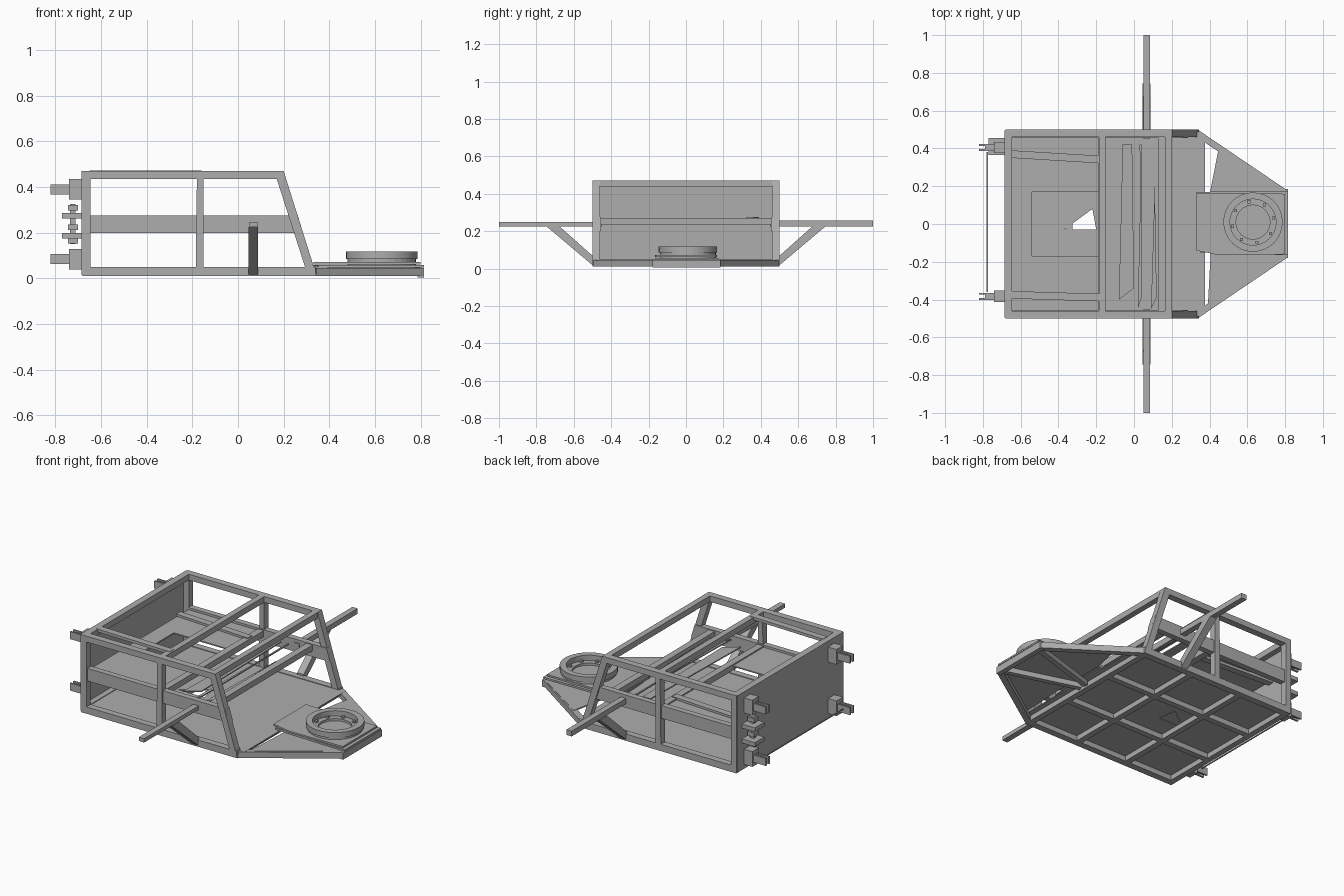
import bpy, bmesh, math
from mathutils import Vector

cube = bpy.data.objects.get("Cube")
if cube:
    bpy.data.objects.remove(cube, do_unlink=True)

steel = bpy.data.materials.new("plain grey steel")
steel.use_nodes = True
GREY = (0.42, 0.42, 0.42, 1)
steel.diffuse_color = GREY
steel.node_tree.nodes["Principled BSDF"].inputs["Base Color"].default_value = GREY


def finish(name, bm):
    bmesh.ops.recalc_face_normals(bm, faces=bm.faces)
    mesh = bpy.data.meshes.new(name)
    bm.to_mesh(mesh)
    bm.free()
    mesh.materials.append(steel)
    ob = bpy.data.objects.new(name, mesh)
    bpy.context.collection.objects.link(ob)
    return ob


def prism(name, axis, outline, lo, hi):
    """Extrude an outline along x (outline in yz), y (xz) or z (xy)."""
    place = {"x": lambda a, b, c: (c, a, b),
             "y": lambda a, b, c: (a, c, b),
             "z": lambda a, b, c: (a, b, c)}[axis]
    bm = bmesh.new()
    face = bm.faces.new([bm.verts.new(place(a, b, lo)) for a, b in outline])
    ext = bmesh.ops.extrude_face_region(bm, geom=[face])
    moved = [v for v in ext["geom"] if isinstance(v, bmesh.types.BMVert)]
    bmesh.ops.translate(bm, verts=moved, vec=place(0, 0, hi - lo))
    if not any(f.is_valid and all(v not in moved for v in f.verts) for f in bm.faces):
        base = [v for v in bm.verts if v not in moved]
        bmesh.ops.contextual_create(bm, geom=base)
    return finish(name, bm)


def box(name, x0, x1, y0, y1, z0, z1):
    return prism(name, "z", [(x0, y0), (x1, y0), (x1, y1), (x0, y1)], z0, z1)


def flat_bar(name, p, q, width, z0, z1):
    """Straight bar in plan between two points."""
    p, q = Vector(p), Vector(q)
    side = (q - p).normalized().orthogonal() * width / 2
    return prism(name, "z", [p - side, q - side, q + side, p + side], z0, z1)


def ring(name, x, y, inner, outer, z0, z1, sides=32):
    bm = bmesh.new()
    loops = []
    for r, z in ((inner, z0), (outer, z0), (outer, z1), (inner, z1)):
        loops.append([bm.verts.new((x + r * math.cos(2 * math.pi * i / sides),
                                    y + r * math.sin(2 * math.pi * i / sides), z))
                      for i in range(sides)])
    for k in range(4):
        a, b = loops[k], loops[(k + 1) % 4]
        for i in range(sides):
            j = (i + 1) % sides
            bm.faces.new((a[i], a[j], b[j], b[i]))
    return finish(name, bm)


# Side frames, mirrored front to back
for s, side in ((-1, "front"), (1, "back")):
    y0, y1 = sorted((s * 0.46, s * 0.5))
    box(side + "_bottom_rail", -0.68, 0.34, y0, y1, 0.01, 0.05)
    box(side + "_top_rail", -0.68, 0.2, y0, y1, 0.435, 0.47)
    box(side + "_rear_post", -0.68, -0.645, y0, y1, 0.05, 0.435)
    prism(side + "_middle_post", "y",
          [(-0.185, 0.05), (-0.15, 0.05), (-0.15, 0.435), (-0.18, 0.435)], y0, y1)
    prism(side + "_sloping_post", "y",
          [(0.3, 0.03), (0.345, 0.01), (0.2, 0.47), (0.165, 0.45)], y0, y1)
    m0, m1 = sorted((s * 0.455, s * 0.49))
    prism(side + "_middle_rail", "y",
          [(-0.645, 0.2), (0.285, 0.2), (0.262, 0.275), (-0.645, 0.275)], m0, m1)
    # Outrigger brace and its arm
    prism(side + "_brace", "x",
          [(s * 0.745, 0.225), (s * 0.675, 0.225), (s * 0.49, 0.06), (s * 0.49, 0.01)],
          0.045, 0.088)
    a0, a1 = sorted((s * 0.45, s * 1.0))
    box(side + "_outrigger", 0.05, 0.085, a0, a1, 0.225, 0.252 + 0.004 * s)
    # Nose edge
    flat_bar(side + "_nose_rail", (0.335, s * 0.48), (0.8, s * 0.165), 0.035, 0.01, 0.045)
    flat_bar(side + "_nose_strut", (0.36, s * 0.02), (0.79, s * 0.15), 0.03, 0.01, 0.04)

# Cross members
for name, x0, x1, z0, z1 in (
        ("top_rear_bar", -0.68, -0.645, 0.435, 0.47),
        ("top_middle_bar", -0.185, -0.15, 0.435, 0.47),
        ("top_front_bar", 0.165, 0.2, 0.435, 0.47),
        ("bottom_rear_bar", -0.68, -0.645, 0.01, 0.05),
        ("floor_bar_rear", -0.36, -0.325, 0.01, 0.04),
        ("floor_bar_middle", -0.02, 0.015, 0.01, 0.04),
        ("floor_bar_front", 0.31, 0.345, 0.01, 0.04),
        ("shelf_bar_middle", -0.19, -0.15, 0.235, 0.27),
        ("shelf_bar_front", 0.13, 0.17, 0.235, 0.27)):
    box(name, x0, x1, -0.47, 0.47, z0, z1)
for y in (-0.17, 0.17):
    box("floor_stringer", -0.66, 0.33, y - 0.0175, y + 0.0175, 0.01, 0.04)
box("nose_front_bar", 0.785, 0.815, -0.18, 0.185, 0.005, 0.045)

# Floor, rear wall and nose sheets
box("floor_front_half", -0.66, 0.375, -0.475, -0.03, 0.04, 0.046)
prism("floor_back_half", "z",
      [(-0.66, -0.03), (-0.37, -0.03), (-0.22, 0.08), (-0.2, -0.03),
       (0.375, -0.03), (0.375, 0.475), (-0.66, 0.475)], 0.04, 0.046)
box("rear_wall", -0.685, -0.678, -0.495, 0.495, 0.015, 0.47)
prism("nose_sheet", "z",
      [(0.39, -0.45), (0.8, -0.17), (0.8, 0.18), (0.45, 0.41), (0.405, 0.18),
       (0.405, -0.17)], 0.04, 0.047)

# Shelf: a rear sheet with an opening, and loose strips ahead of it
for name, x0, x1, y0, y1 in (
        ("shelf_back", -0.645, -0.17, 0.17, 0.46),
        ("shelf_front", -0.645, -0.17, -0.46, -0.17),
        ("shelf_edge", -0.645, -0.54, -0.17, 0.17)):
    box(name, x0, x1, y0, y1, 0.255, 0.262)
for x0, x1, y0, y1 in ((-0.08, 0.0, -0.4, 0.42), (0.02, 0.04, -0.45, 0.42),
                       (0.09, 0.12, -0.45, 0.2)):
    prism("shelf_strip", "z", [(x0, y0), (x1, y0 + 0.06), (x1 - 0.01, y1), (x0 + 0.02, y1)],
          0.25, 0.257)
flat_bar("top_strip", (-0.65, -0.375), (-0.16, -0.39), 0.04, 0.455, 0.472)
flat_bar("seat_rail", (-0.65, 0.37), (-0.16, 0.34), 0.04, 0.24, 0.275)

# Nose platform with its ring
prism("platform_lower", "z",
      [(0.35, -0.15), (0.815, -0.165), (0.815, 0.175), (0.33, 0.17)], 0.048, 0.058)
prism("platform_upper", "z",
      [(0.33, -0.14), (0.45, -0.165), (0.8, -0.16), (0.8, 0.16), (0.33, 0.165)],
      0.062, 0.072)
ring("platform_step", 0.63, 0.01, 0.09, 0.15, 0.058, 0.085)
turn = ring("turning_ring", 0.63, 0.01, 0.122, 0.157, 0.085, 0.117)
for i in range(8):
    a = i * math.pi / 4 + 0.2
    x, y = 0.63 + 0.11 * math.cos(a), 0.01 + 0.11 * math.sin(a)
    box("ring_bolt", x - 0.008, x + 0.008, y - 0.008, y + 0.008, 0.083, 0.095)

# Rear brackets
for y in (-0.383, 0.405):
    for z in (0.085, 0.39):
        box("bracket_block", -0.74, -0.68, y - 0.03, y + 0.03, z - 0.045, z + 0.045)
        for dy in (-0.014, 0.014):
            box("bracket_fork", -0.82, -0.735, y + dy - 0.005, y + dy + 0.005,
                z - 0.022, z + 0.022)
        box("bracket_pin", -0.79, -0.74, y - 0.018, y + 0.018, z - 0.015, z + 0.015)

# Latch between the back brackets, and a thin tie rod
box("latch_spine", -0.735, -0.712, 0.395, 0.415, 0.15, 0.325)
for z in (0.187, 0.275):
    box("latch_plate", -0.77, -0.68, 0.365, 0.455, z - 0.012, z + 0.012)
for z in (0.165, 0.225, 0.31):
    box("latch_nut", -0.745, -0.7, 0.385, 0.425, z - 0.012, z + 0.012)
box("tie_rod", -0.78, -0.774, -0.36, 0.38, 0.085, 0.091)

bpy.ops.object.select_all(action="DESELECT")
turn.select_set(True)
bpy.context.view_layer.objects.active = turn
bpy.ops.object.shade_smooth_by_angle()
